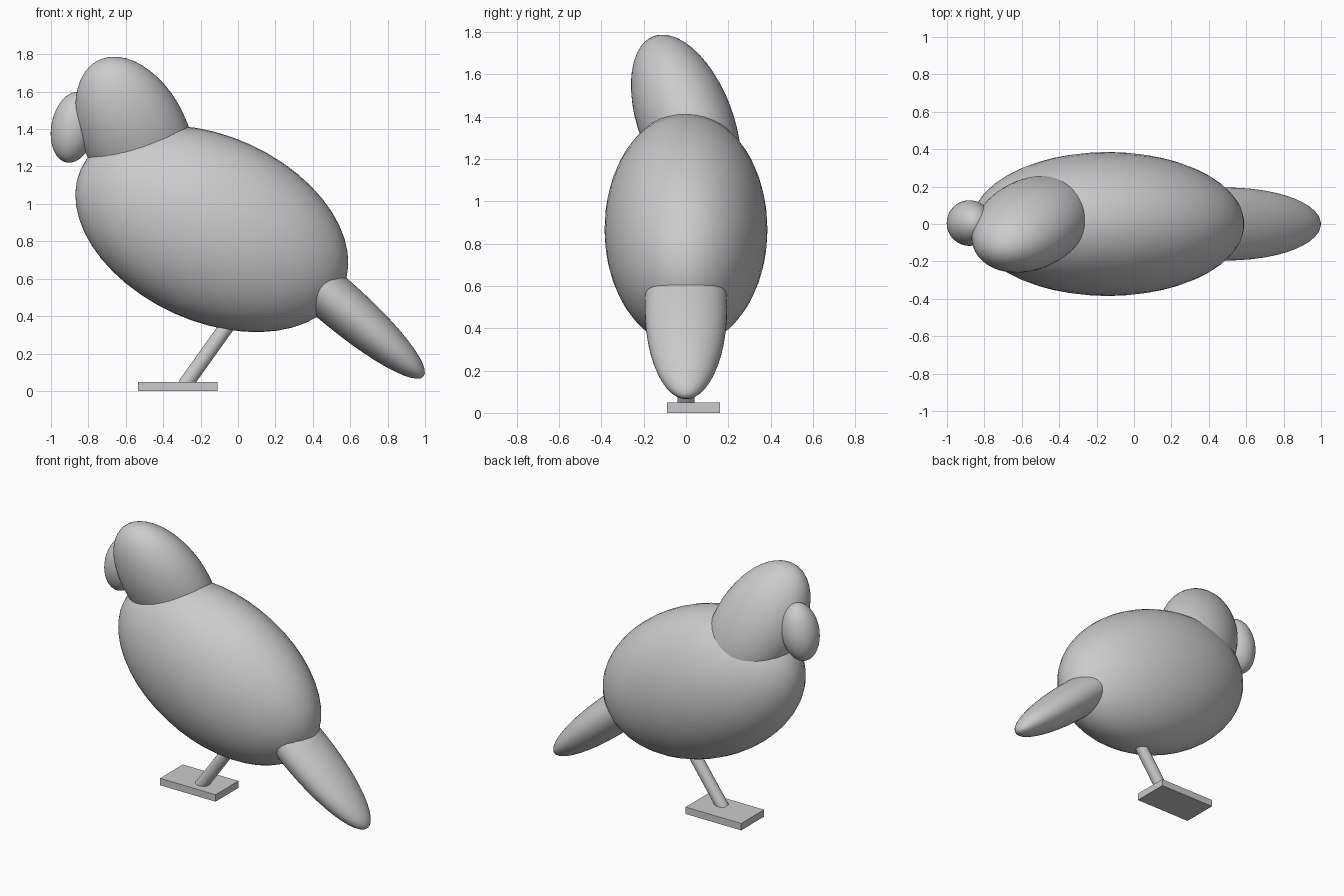
import bpy
from math import cos, sin, radians
from mathutils import Matrix, Vector

cube = bpy.data.objects.get("Cube")
if cube:
    bpy.data.objects.remove(cube)

grey = bpy.data.materials.new("plain grey")
grey.use_nodes = True
grey.diffuse_color = (0.6, 0.6, 0.6, 1)
grey.node_tree.nodes["Principled BSDF"].inputs["Base Color"].default_value = (0.6, 0.6, 0.6, 1)


def finish(name, smooth=True):
    """Name the active object, colour it and shade it."""
    obj = bpy.context.object
    obj.name = name
    obj.data.materials.append(grey)
    if smooth:
        bpy.ops.object.shade_smooth_by_angle(angle=radians(40))
    return obj


def ellipsoid(name, centre, radii, long_axis, side_axis):
    """Sphere stretched by radii along long_axis, side_axis and their normal."""
    bpy.ops.mesh.primitive_uv_sphere_add(segments=48, ring_count=24, radius=1)
    obj = finish(name)
    a = Vector(long_axis).normalized()
    b = Vector(side_axis)
    b = (b - a * b.dot(a)).normalized()
    turn = Matrix((b, a.cross(b) * -1, a)).transposed()
    if turn.determinant() < 0:
        turn.col[1] = -turn.col[1]
    size = Matrix.Diagonal((radii[1], radii[2], radii[0]))
    obj.data.transform((turn @ size).to_4x4())
    obj.location = centre
    return obj


def tilt(degrees):
    """Direction in the side plane, measured from +x towards +z."""
    return cos(radians(degrees)), 0, sin(radians(degrees))


# Rounded parts
SIDE = (0, 1, 0)
ellipsoid("body", (-0.14, 0, 0.867), (0.77, 0.385, 0.495), tilt(-24.6), SIDE)
ellipsoid("tail", (0.5, 0, 0.5), (0.649, 0.195, 0.131), tilt(-40.7), SIDE)
ellipsoid("beak", (-0.88, 0.005, 1.41), (0.192, 0.122, 0.118), tilt(79), SIDE)
# Head is cocked to one side
ellipsoid("head", (-0.55, 0, 1.37), (0.463, 0.282, 0.224),
          (-0.413, -0.325, 0.851), (0.907, -0.076, 0.414))

# Slanted leg running up into the body
foot_end, body_end = Vector((-0.285, 0, 0.03)), Vector((0.015, 0, 0.45))
span = body_end - foot_end
bpy.ops.mesh.primitive_cylinder_add(vertices=32, radius=0.04, depth=span.length,
                                    location=(foot_end + body_end) / 2)
leg = finish("leg")
leg.rotation_euler = span.to_track_quat("Z", "Y").to_euler()

# Flat foot plate
bpy.ops.mesh.primitive_cube_add(size=1, location=(-0.322, 0.035, 0.024))
foot = finish("foot", smooth=False)
foot.scale = (0.426, 0.25, 0.048)
